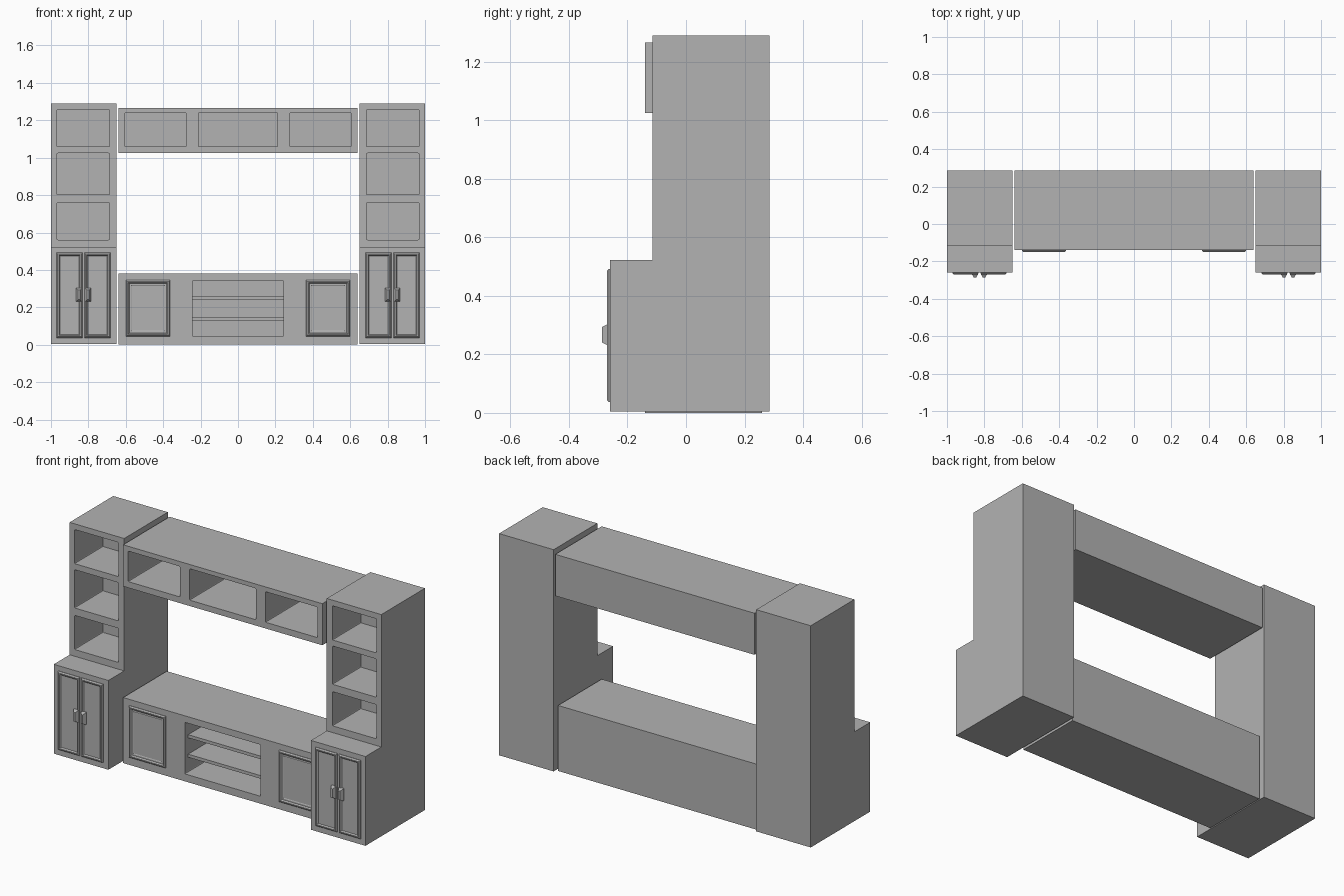
import bpy, bmesh

cube = bpy.data.objects.get("Cube")
if cube:
    bpy.data.objects.remove(cube, do_unlink=True)

# One plain grey finish
GREY = (0.45, 0.45, 0.45, 1)
grey = bpy.data.materials.new("grey_finish")
grey.use_nodes = True
grey.diffuse_color = GREY
grey.node_tree.nodes["Principled BSDF"].inputs["Base Color"].default_value = GREY

BACK, TOWER_UPPER, TOWER_LOWER, MIDDLE = 0.285, -0.115, -0.26, -0.14


def finish(name, bm):
    bmesh.ops.recalc_face_normals(bm, faces=bm.faces)
    mesh = bpy.data.meshes.new(name)
    bm.to_mesh(mesh)
    bm.free()
    mesh.materials.append(grey)
    obj = bpy.data.objects.new(name, mesh)
    bpy.context.collection.objects.link(obj)
    return obj


def extrude_profile(bm, profile, x0, x1):
    """Solid from a (y, z) side profile, running from x0 to x1."""
    face = bm.faces.new([bm.verts.new((x0, y, z)) for y, z in profile])
    ext = bmesh.ops.extrude_face_region(bm, geom=[face])["geom"]
    verts = [v for v in ext if isinstance(v, bmesh.types.BMVert)]
    bmesh.ops.translate(bm, verts=verts, vec=(x1 - x0, 0, 0))


def box(bm, x0, x1, y0, y1, z0, z1):
    extrude_profile(bm, [(y0, z0), (y1, z0), (y1, z1), (y0, z1)], x0, x1)


def cut_niches(obj, niches, front, depth):
    """Open shelf bays, each (x0, x1, z0, z1), with slightly rounded corners."""
    bm = bmesh.new()
    for x0, x1, z0, z1 in niches:
        box(bm, x0, x1, front - 0.05, front + depth, z0, z1)
    edges = [e for e in bm.edges if abs(e.verts[0].co.y - e.verts[1].co.y) > 0.1]
    bmesh.ops.bevel(bm, geom=edges, offset=0.005, segments=2, profile=0.5, affect='EDGES')
    cutter = finish("niche_cutter", bm)
    cutter.hide_render = True
    mod = obj.modifiers.new("niches", 'BOOLEAN')
    mod.operation, mod.solver, mod.object = 'DIFFERENCE', 'EXACT', cutter
    bpy.context.view_layer.update()
    deps = bpy.context.evaluated_depsgraph_get()
    mesh = bpy.data.meshes.new_from_object(obj.evaluated_get(deps))
    obj.modifiers.clear()
    obj.data = mesh
    bpy.data.objects.remove(cutter, do_unlink=True)


def stepped_panel(name, x0, x1, z0, z1, front, steps):
    """Moulded panel: nested rectangles, each (inset, height above the front)."""
    bm = bmesh.new()
    rings = []
    for inset, h in steps:
        a, b, c, d = x0 + inset, x1 - inset, z0 + inset, z1 - inset
        rings.append([bm.verts.new((x, front - h, z))
                      for x, z in ((a, c), (b, c), (b, d), (a, d))])
    for r, s in zip(rings, rings[1:]):
        for i in range(4):
            j = (i + 1) % 4
            bm.faces.new((r[i], r[j], s[j], s[i]))
    bm.faces.new(rings[-1])
    bm.faces.new(rings[0][::-1])
    return finish(name, bm)


DOOR = [(0, -0.004), (0, 0.003), (0.006, 0.01), (0.012, 0.01), (0.018, 0.003)]
HANDLE = [(0, -0.002), (0, 0.013), (0.007, 0.018)]

# Side towers: stepped cabinet with three open bays and a pair of doors
for side, label in ((-1, "right"), (1, "left")):
    def span(a, b):
        return sorted((side * a, side * b))

    bm = bmesh.new()
    extrude_profile(bm, [(TOWER_LOWER, 0.004), (BACK, 0.004), (BACK, 1.29),
                         (TOWER_UPPER, 1.29), (TOWER_UPPER, 0.522),
                         (TOWER_LOWER, 0.522)], *span(0.65, 1.0))
    tower = finish(label + "_tower", bm)
    bays = ((0.561, 0.759), (0.802, 1.024), (1.059, 1.257))
    cut_niches(tower, [(*span(0.687, 0.968), *z) for z in bays], TOWER_UPPER, 0.26)

    for part, a, b, ha, hb in (("inner", 0.682, 0.821, 0.787, 0.817),
                               ("outer", 0.832, 0.970, 0.835, 0.865)):
        stepped_panel(f"{label}_tower_{part}_door", *span(a, b), 0.037, 0.492,
                      TOWER_LOWER, DOOR)
        stepped_panel(f"{label}_tower_{part}_handle", *span(ha, hb), 0.232, 0.302,
                      TOWER_LOWER - 0.003, [(0, 0), (0, 0.008), (0.009, 0.024)])

    # Door on the low console
    stepped_panel(label + "_console_door", *span(0.364, 0.599), 0.045, 0.345,
                  MIDDLE, DOOR + [(0.026, 0.003), (0.03, 0.001)])

# Overhead bridge with three open bays
bm = bmesh.new()
box(bm, -0.639, 0.639, MIDDLE, BACK, 1.025, 1.266)
bridge = finish("overhead_bridge", bm)
cut_niches(bridge, [(-0.607, -0.275, 1.061, 1.238), (-0.212, 0.212, 1.059, 1.241),
                    (0.275, 0.607, 1.061, 1.238)], MIDDLE, 0.32)

# Low console with an open middle bay and two shelves
bm = bmesh.new()
box(bm, -0.639, 0.639, MIDDLE, 0.26, 0, 0.38)
console = finish("low_console", bm)
cut_niches(console, [(-0.243, 0.243, 0.043, 0.342)], MIDDLE, 0.32)
for name, z in (("lower_shelf", 0.128), ("upper_shelf", 0.241)):
    bm = bmesh.new()
    box(bm, -0.243, 0.243, MIDDLE + 0.03, MIDDLE + 0.32, z, z + 0.018)
    finish(name, bm)
